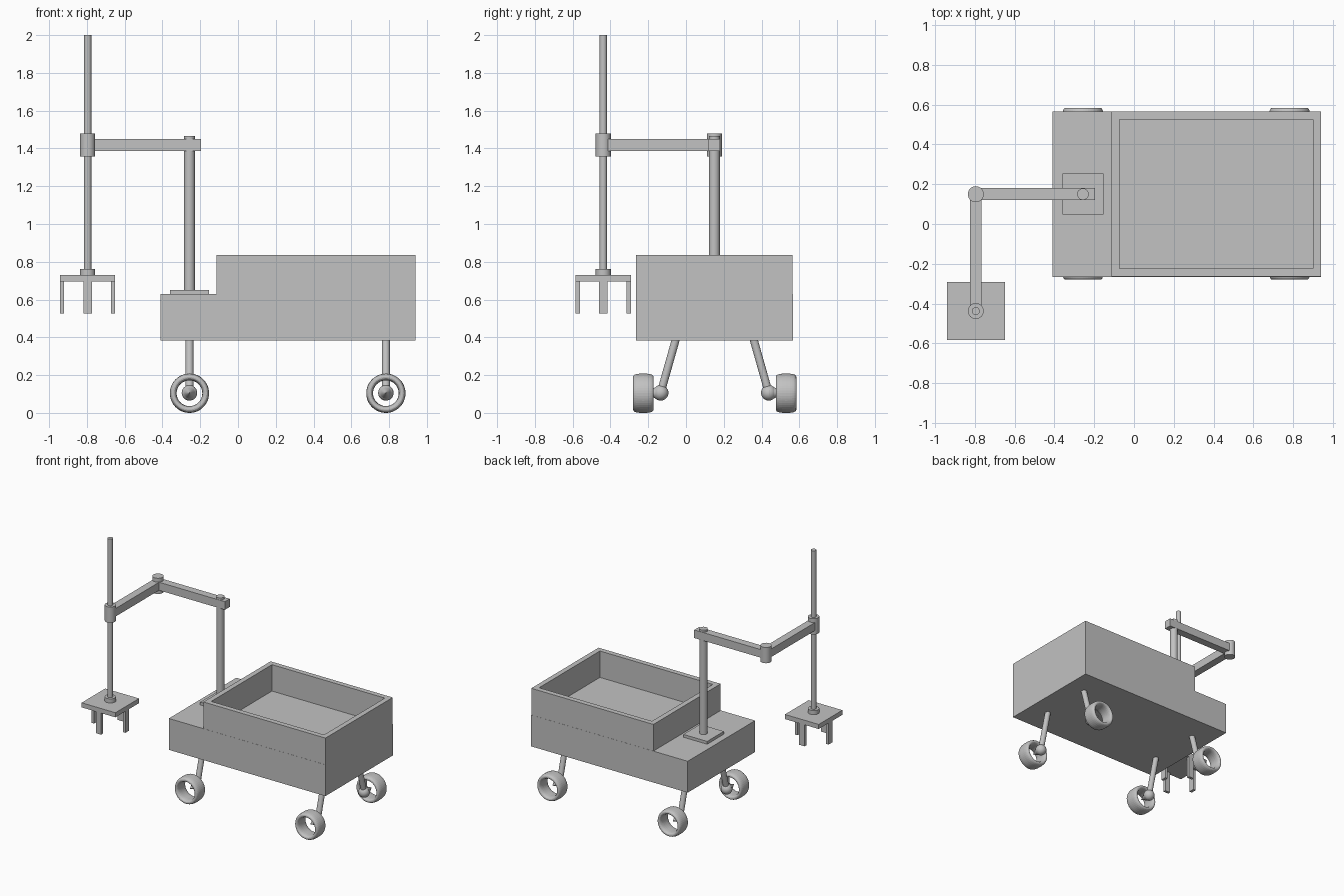
import bpy, bmesh, math
from mathutils import Vector

if "Cube" in bpy.data.objects:
    bpy.data.objects.remove(bpy.data.objects["Cube"])

grey = bpy.data.materials.new("plain grey")
grey.diffuse_color = (0.54, 0.54, 0.54, 1)
grey.use_nodes = True
grey.node_tree.nodes["Principled BSDF"].inputs["Base Color"].default_value = grey.diffuse_color


def finish(name, bm, smooth=False):
    bmesh.ops.recalc_face_normals(bm, faces=bm.faces)
    me = bpy.data.meshes.new(name)
    bm.to_mesh(me)
    bm.free()
    me.materials.append(grey)
    ob = bpy.data.objects.new(name, me)
    bpy.context.collection.objects.link(ob)
    if smooth:
        bpy.ops.object.select_all(action='DESELECT')
        ob.select_set(True)
        bpy.context.view_layer.objects.active = ob
        bpy.ops.object.shade_smooth_by_angle(angle=math.radians(35))
    return ob


def cube_bm(lo, hi):
    bm = bmesh.new()
    bmesh.ops.create_cube(bm, size=1)
    for v in bm.verts:
        v.co = [(a + b) / 2 + c * (b - a) for a, b, c in zip(lo, hi, v.co)]
    return bm


def box(name, lo, hi):
    return finish(name, cube_bm(lo, hi))


def rod(name, a, b, r1, r2=None, segs=32, smooth=True):
    a, b = Vector(a), Vector(b)
    bm = bmesh.new()
    bmesh.ops.create_cone(bm, cap_ends=True, segments=segs, radius1=r1,
                          radius2=r1 if r2 is None else r2, depth=(b - a).length)
    turn = Vector((0, 0, 1)).rotation_difference(b - a)
    for v in bm.verts:
        v.co = turn @ v.co + (a + b) / 2
    return finish(name, bm, smooth)


def ball(name, c, r):
    bm = bmesh.new()
    bmesh.ops.create_uvsphere(bm, u_segments=24, v_segments=16, radius=r)
    bmesh.ops.translate(bm, verts=bm.verts, vec=c)
    return finish(name, bm, True)


def ring(name, c, profile, segs=48):
    """Closed (y, radius) profile turned around the y axis."""
    bm = bmesh.new()
    rows = []
    for i in range(segs):
        t = 2 * math.pi * i / segs
        rows.append([bm.verts.new((c[0] + r * math.cos(t), c[1] + y, c[2] + r * math.sin(t)))
                     for y, r in profile])
    n = len(profile)
    for i in range(segs):
        p, q = rows[i], rows[(i + 1) % segs]
        for j in range(n):
            k = (j + 1) % n
            bm.faces.new((p[j], p[k], q[k], q[j]))
    return finish(name, bm)


MID = 0.15            # the cart's centre line in y
Y0, Y1 = MID - 0.415, MID + 0.415

# chassis box, with an open cargo tray standing on its rear part
DECK = 0.629
box("chassis", (-0.411, Y0 - 0.001, 0.384), (0.941, Y1 + 0.001, DECK))
bm = cube_bm((-0.114, Y0, DECK), (0.941, Y1, 0.837))
bm.normal_update()
top = max(bm.faces, key=lambda f: f.calc_center_median().z)
bmesh.ops.inset_region(bm, faces=[top], thickness=0.04, use_even_offset=True)
walls = bmesh.ops.extrude_discrete_faces(bm, faces=[top])
bmesh.ops.translate(bm, vec=(0, 0, -0.206), verts=walls["faces"][0].verts)
finish("cargo_tray", bm)

# four splayed legs, each with a hub ball, axle cone and hollow rounded tyre
tyre = []
for i in range(24):
    t = 2 * math.pi * i / 24
    cy, cr = math.cos(t), math.sin(t)
    tyre.append((0.054 * math.copysign(abs(cy) ** 0.7, cy),
                 0.086 + 0.018 * math.copysign(abs(cr) ** 0.8, cr)))
WY = MID + 0.002
for end, x in (("front", -0.257), ("rear", 0.783)):
    for which, s in (("right", -1), ("left", 1)):
        tag = f"{end}_{which}"
        hub = (x, WY + s * 0.286, 0.106)
        rod(tag + "_leg", (x, WY + s * 0.203, 0.40), hub, 0.021)
        ball(tag + "_hub", hub, 0.041)
        rod(tag + "_axle_cone", (x, WY + s * 0.29, 0.106), (x, WY + s * 0.378, 0.106),
            0.041, 0, smooth=False)
        ring(tag + "_tyre", (x, WY + s * 0.378, 0.104), tyre)

# arm post on its base plate
PX, EX, GY = -0.257, -0.796, -0.438
box("post_base_plate", (PX - 0.103, MID - 0.103, 0.62), (PX + 0.103, MID + 0.103, 0.651))
rod("arm_post", (PX, MID, 0.64), (PX, MID, 1.466), 0.029)

# two horizontal arm bars with elbow and collar
box("upper_arm", (EX, MID - 0.03, 1.387), (PX + 0.06, MID + 0.03, 1.45))
box("forearm", (EX - 0.03, GY, 1.387), (EX + 0.03, MID, 1.45))
rod("elbow_joint", (EX, MID, 1.357), (EX, MID, 1.48), 0.04)
rod("rod_collar", (EX, GY, 1.357), (EX, GY, 1.48), 0.04)

# vertical lift rod carrying the gripper
rod("lift_rod", (EX, GY, 0.72), (EX, GY, 2.0), 0.0195)
rod("gripper_flange", (EX, GY, 0.72), (EX, GY, 0.763), 0.04)
H = 0.146
box("gripper_plate", (EX - H, GY - H, 0.695), (EX + H, GY + H, 0.731))
for i, (dx, dy) in enumerate(((1, 0), (-1, 0), (0, 1), (0, -1))):
    cx, cy = EX + dx * (H - 0.011), GY + dy * (H - 0.011)
    hx, hy = (0.011, 0.023) if dx else (0.023, 0.011)
    box(f"gripper_finger_{i + 1}", (cx - hx, cy - hy, 0.527), (cx + hx, cy + hy, 0.70))
